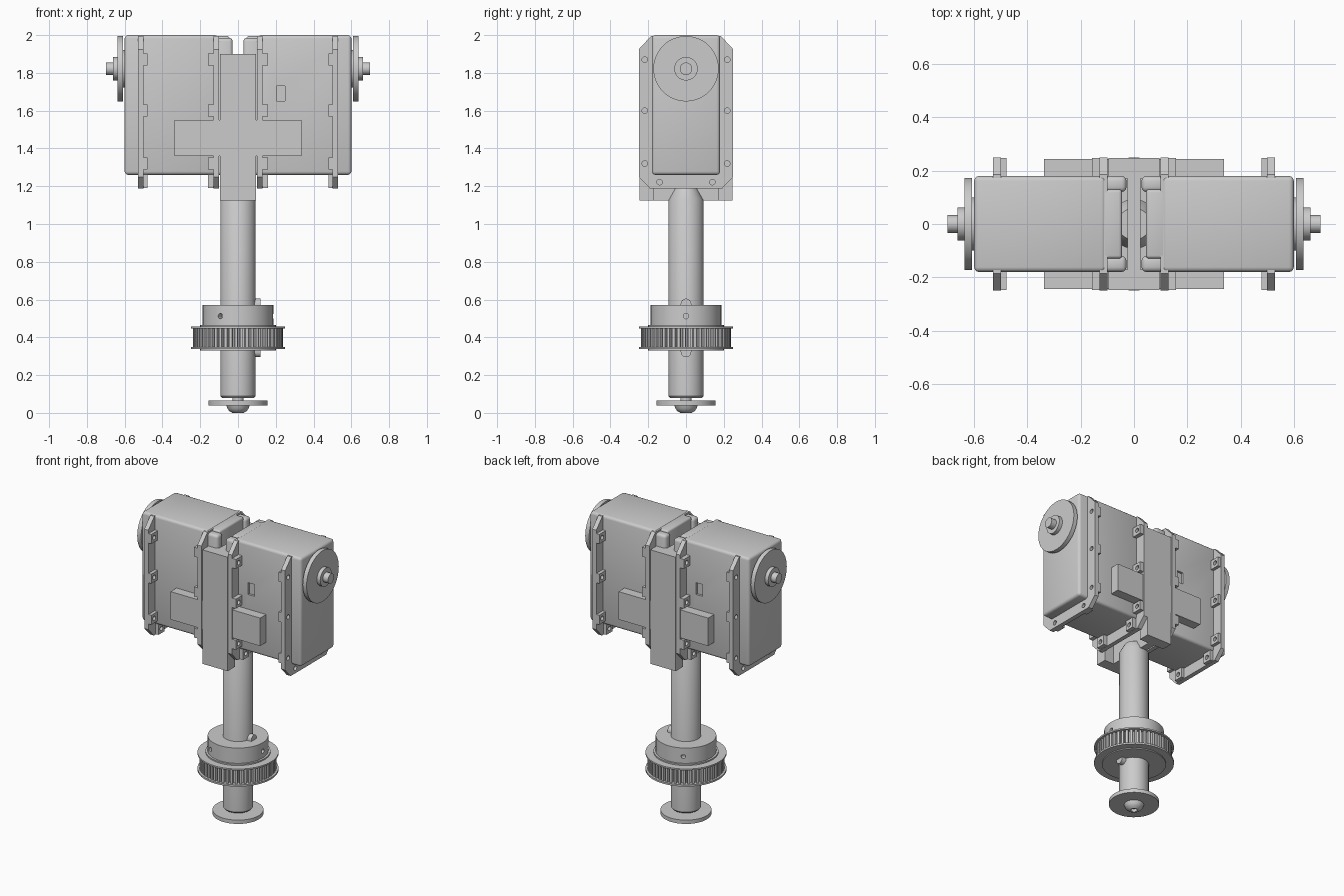
import bpy, bmesh, math
from math import sin, cos, pi, radians

if "Cube" in bpy.data.objects:
    bpy.data.objects.remove(bpy.data.objects["Cube"])


def finish(name, bm):
    bmesh.ops.remove_doubles(bm, verts=bm.verts, dist=1e-5)
    bmesh.ops.recalc_face_normals(bm, faces=bm.faces)
    me = bpy.data.meshes.new(name)
    bm.to_mesh(me)
    bm.free()
    ob = bpy.data.objects.new(name, me)
    bpy.context.collection.objects.link(ob)
    return ob


def add_prism(bm, pts, a, b, axis='Z'):
    """Extrude a 2D outline from a to b: (x, y) along Z or (y, z) along X."""
    place = (lambda p, t: (t, p[0], p[1])) if axis == 'X' else (lambda p, t: (p[0], p[1], t))
    lo = [bm.verts.new(place(p, a)) for p in pts]
    hi = [bm.verts.new(place(p, b)) for p in pts]
    bm.faces.new(lo[::-1])
    bm.faces.new(hi)
    for i in range(len(pts)):
        j = (i + 1) % len(pts)
        bm.faces.new((lo[i], lo[j], hi[j], hi[i]))


def circle(r, n, cx=0, cy=0):
    return [(cx + r * cos(2 * pi * i / n), cy + r * sin(2 * pi * i / n)) for i in range(n)]


def prism(name, pts, a, b, axis='Z'):
    bm = bmesh.new()
    add_prism(bm, pts, a, b, axis)
    return finish(name, bm)


def boxes(name, specs, bevel=0):
    """Each spec is (x0, x1, y0, y1, z0, z1)."""
    bm = bmesh.new()
    for x0, x1, y0, y1, z0, z1 in specs:
        add_prism(bm, [(x0, y0), (x1, y0), (x1, y1), (x0, y1)], z0, z1)
    if bevel:
        bmesh.ops.bevel(bm, geom=bm.edges[:], offset=bevel, segments=3,
                        profile=0.5, affect='EDGES')
    return finish(name, bm)


def lathe(name, prof, n=48, axis='Z', centre_z=0):
    """Spin (radius, height) points about Z, or about X at height centre_z."""
    bm = bmesh.new()
    rings = []
    for r, h in prof:
        ring = []
        for u, v in circle(r, n):
            ring.append(bm.verts.new((u, v, h) if axis == 'Z' else (h, u, v + centre_z)))
        rings.append(ring)
    for p, q in zip(rings, rings[1:]):
        for i in range(n):
            j = (i + 1) % n
            bm.faces.new((p[i], p[j], q[j], q[i]))
    return finish(name, bm)


def cut(ob, cutter):
    """Subtract the cutter and bake the result."""
    m = ob.modifiers.new("cut", 'BOOLEAN')
    m.operation, m.object, m.solver = 'DIFFERENCE', cutter, 'EXACT'
    dg = bpy.context.evaluated_depsgraph_get()
    me = bpy.data.meshes.new_from_object(ob.evaluated_get(dg))
    ob.modifiers.clear()
    ob.data = me


# ---- central shaft, end washer and screw
lathe("shaft", [(0, 0.08), (0.085, 0.08), (0.093, 0.09), (0.093, 1.13),
                (0.06, 1.19), (0, 1.19)], 32)
lathe("end_stud", [(0, 0.03), (0.03, 0.03), (0.03, 0.085), (0, 0.085)], 24)
lathe("end_washer", [(0, 0.04), (0.157, 0.04), (0.157, 0.066), (0, 0.066)])
lathe("dome_screw", [(0, 0.02), (0.02, 0.02), (0.02, 0.0), (0.03, 0.0), (0.045, 0.009),
                     (0.056, 0.022), (0.062, 0.04), (0, 0.04)], 32)

# ---- shaft key with rounded ends
ends = [(0.028 * cos(radians(a)), 0.577 + 0.028 * sin(radians(a))) for a in range(0, 181, 20)]
ends += [(0.028 * cos(radians(a)), 0.323 + 0.028 * sin(radians(a))) for a in range(180, 361, 20)]
prism("shaft_key", ends, 0.05, 0.12, 'X')

# ---- toothed pulley
teeth = []
N = 52
for i in range(N):
    for f, r in ((0.0, 0.214), (0.32, 0.214), (0.4, 0.237), (0.92, 0.237)):
        a = 2 * pi * (i + f) / N
        teeth.append((r * cos(a), r * sin(a)))
prism("pulley_teeth", teeth, 0.345, 0.452)
lathe("pulley_lower_flange", [(0, 0.33), (0.2, 0.33), (0.2, 0.337), (0.25, 0.337),
                              (0.25, 0.349), (0, 0.349)])
lathe("pulley_upper_flange", [(0, 0.447), (0.25, 0.447), (0.25, 0.457), (0.2, 0.457),
                              (0.2, 0.466), (0, 0.466)])
hub = lathe("pulley_hub", [(0, 0.46), (0.187, 0.46), (0.187, 0.57), (0, 0.57)])

# Three set screw holes around the hub
for k in range(3):
    c = prism("set_screw_cutter", circle(0.014, 16, 0, 0.512), 0.15, 0.25, 'X')
    c.rotation_euler.z = k * 2 * pi / 3
    c.hide_render = True
    bpy.context.view_layer.update()
    cut(hub, c)
    bpy.data.objects.remove(c)

# ---- central bracket: front and back columns joined by a web
boxes("bracket_columns", [(-0.095, 0.095, -0.247, -0.17, 1.125, 1.9),
                          (-0.095, 0.095, 0.17, 0.247, 1.125, 1.9)])
boxes("bracket_web", [(-0.024, 0.024, -0.18, 0.18, 1.125, 1.9)])

# ---- one gearbox unit on +x
unit = []
body = boxes("gearbox_body", [(0.105, 0.6, -0.18, 0.18, 1.26, 2.0)], 0.018)
pocket = boxes("pocket_cutter", [(0.203, 0.25, -0.3, -0.165, 1.65, 1.73)])
pocket.hide_render = True
cut(body, pocket)
bpy.data.objects.remove(pocket)
unit.append(body)
unit.append(boxes("gearbox_neck", [(0.045, 0.12, -0.13, 0.13, 1.26, 1.995)], 0.012))
unit.append(boxes("neck_posts", [(0.028, 0.115, s * 0.15 - 0.03, s * 0.15 + 0.03, 1.26, 1.985)
                                 for s in (-1, 1)], 0.018))

# Octagonal mounting flanges with bosses, drilled together
holes = [(s * 0.218, z) for s in (-1, 1) for z in (1.87, 1.6, 1.32)] + [(-0.14, 1.222), (0.14, 1.222)]
bm = bmesh.new()
for y, z in holes:
    add_prism(bm, circle(0.015, 16, y, z), 0.05, 0.58, 'X')
drill = finish("drill_cutter", bm)
drill.hide_render = True
half = [(0.19, 1.187), (0.25, 1.25), (0.25, 1.925), (0.185, 1.995)]
octagon = half + [(-y, z) for y, z in reversed(half)]
for label, x in (("inner", 0.1), ("outer", 0.5)):
    plate = prism(label + "_flange", octagon, x, x + 0.03, 'X')
    bx0, bx1 = (0.13, 0.158) if label == "inner" else (0.478, 0.5)
    specs = []
    for y, z in holes:
        if z < 1.25:
            specs.append((bx0, bx1, y - 0.032, y + 0.032, 1.19, 1.262))
        else:
            s = math.copysign(1, y)
            specs.append((bx0, bx1, min(s * 0.178, s * 0.248), max(s * 0.178, s * 0.248),
                          z - 0.032, z + 0.032))
    bosses = boxes(label + "_flange_bosses", specs)
    for ob in (plate, bosses):
        cut(ob, drill)
        unit.append(ob)
bpy.data.objects.remove(drill)

# Side arms of the bracket, front and back
unit.append(boxes("bracket_arms", [(0.09, 0.337, min(s * 0.17, s * 0.244), max(s * 0.17, s * 0.244),
                                    1.36, 1.55) for s in (-1, 1)]))

# Output disc and spindle
unit.append(lathe("output_disc", [(0, 0.59), (0.1, 0.59), (0.1, 0.608), (0.173, 0.608),
                                  (0.173, 0.637), (0, 0.637)], 48, 'X', 1.822))
unit.append(lathe("output_spindle", [(0, 0.63), (0.062, 0.63), (0.062, 0.662), (0.033, 0.662),
                                     (0.033, 0.7), (0, 0.7)], 32, 'X', 1.822))

# ---- second unit: the first turned half way round
for ob in unit:
    twin = ob.copy()
    twin.name = "opposite_" + ob.name
    twin.rotation_euler.z = pi
    bpy.context.collection.objects.link(twin)

# ---- smooth round parts, keep edges sharp
for ob in bpy.context.scene.objects:
    ob.select_set(True)
    bpy.context.view_layer.objects.active = ob
bpy.ops.object.shade_smooth_by_angle(angle=radians(30))
